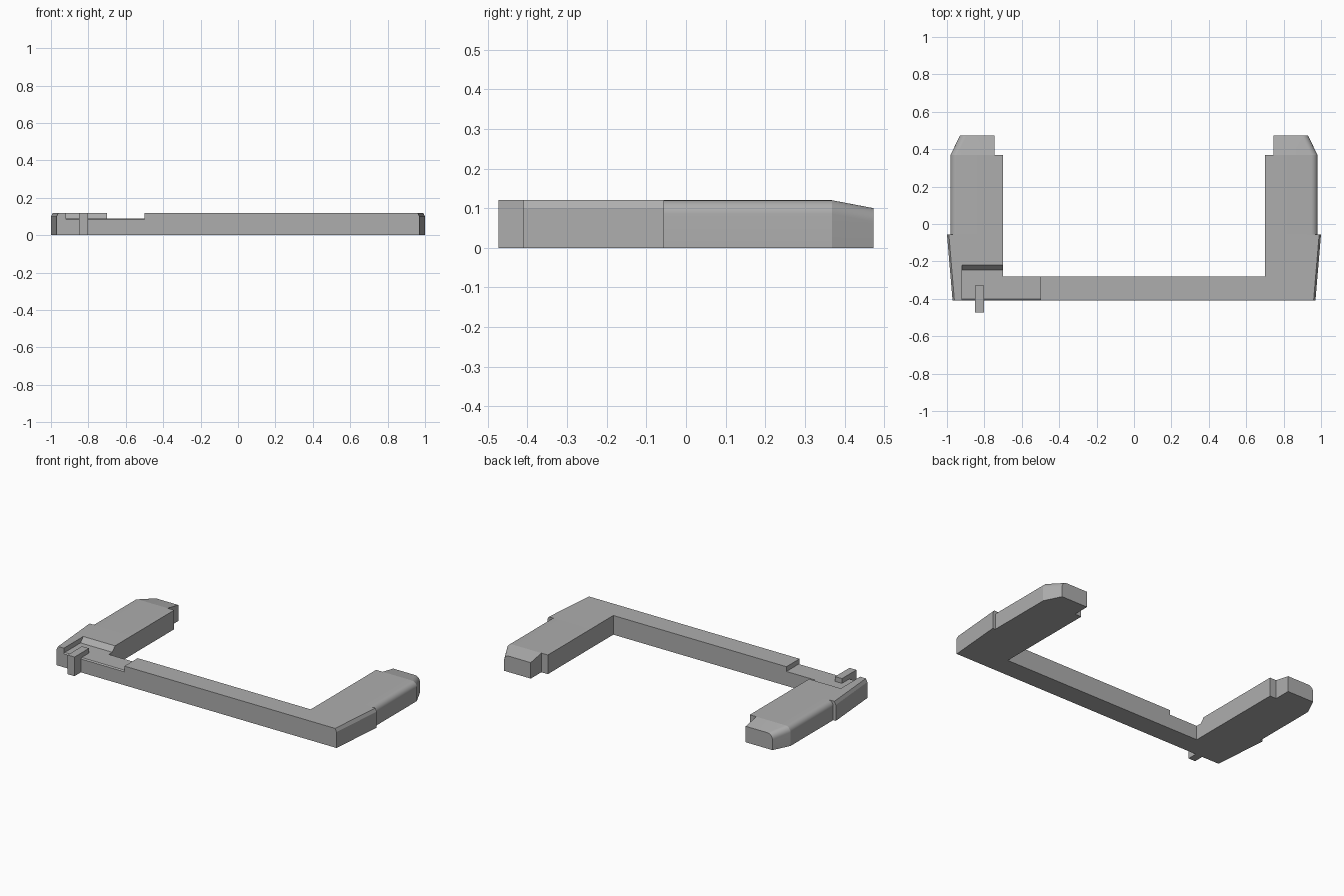
import bpy, bmesh, math

if "Cube" in bpy.data.objects:
    bpy.data.objects.remove(bpy.data.objects["Cube"])

H = 0.12
grey = bpy.data.materials.new("plain grey")
grey.diffuse_color = (0.42, 0.42, 0.42, 1)
grey.use_nodes = True
grey.node_tree.nodes["Principled BSDF"].inputs["Base Color"].default_value = grey.diffuse_color


def loft(name, rings, mirror=False):
    """Skin closed rings of equal length, cap both ends, optionally mirror in x."""
    bm = bmesh.new()
    loops = [[bm.verts.new((-x if mirror else x, y, z)) for x, y, z in r] for r in rings]
    n = len(loops[0])
    for a, b in zip(loops, loops[1:]):
        for i in range(n):
            j = (i + 1) % n
            bm.faces.new((a[i], a[j], b[j], b[i]))
    bm.faces.new(loops[0])
    bm.faces.new(loops[-1])
    bmesh.ops.recalc_face_normals(bm, faces=bm.faces)
    mesh = bpy.data.meshes.new(name)
    bm.to_mesh(mesh)
    bm.free()
    mesh.materials.append(grey)
    ob = bpy.data.objects.new(name, mesh)
    bpy.context.collection.objects.link(ob)
    return ob


def smooth(ob):
    bpy.ops.object.select_all(action='DESELECT')
    ob.select_set(True)
    bpy.context.view_layer.objects.active = ob
    bpy.ops.object.shade_smooth_by_angle(angle=math.radians(25))


def arm_ring(y, inner, outer, top, r=0.035, steps=8):
    """Arm cross-section with a rounded upper outer edge."""
    ring = [(inner, y, 0), (outer, y, 0)]
    for k in range(steps + 1):
        a = math.pi / 2 * k / steps
        ring.append((outer - r + r * math.cos(a), y, top - r + r * math.sin(a)))
    return ring + [(inner, y, top)]


# Front frame: crossbar with flared corner blocks and bevelled outer top edges
def frame_ring(z, inset):
    half = [(0.97 - inset, -0.41), (1.0 - inset, -0.055), (0.70, -0.055), (0.70, -0.28)]
    return [(x, y, z) for x, y in half] + [(-x, y, z) for x, y in reversed(half)]


frame = loft("front_frame", [frame_ring(0, 0), frame_ring(0.10, 0), frame_ring(H, 0.01)])

# Recess in the left corner, with a ramp at the back and an eased front edge
cut = [(-0.6, 0.084), (-0.41, 0.084), (-0.402, 0.09), (-0.245, 0.09),
       (-0.218, H), (-0.218, 0.2), (-0.6, 0.2)]
cutter = loft("recess_cutter", [[(x, y, z) for y, z in cut] for x in (-0.92, -0.50)])
cutter.hide_render = True
cutter.hide_viewport = True
mod = frame.modifiers.new("recess", 'BOOLEAN')
mod.operation = 'DIFFERENCE'
mod.solver = 'EXACT'
mod.object = cutter

# Side arms with narrower, tapering tips
for side, mirror in (("right", False), ("left", True)):
    smooth(loft(side + "_arm", [arm_ring(-0.055, 0.70, 0.982, H),
                                arm_ring(0.368, 0.70, 0.982, H)], mirror))
    smooth(loft(side + "_arm_tip", [arm_ring(0.368, 0.745, 0.982, H),
                                    arm_ring(0.473, 0.745, 0.93, 0.10)], mirror))

# Hooked tab resting in the recess and hanging over the front
hook = [(-0.473, 0), (-0.41, 0), (-0.41, 0.08), (-0.33, 0.08), (-0.33, H), (-0.473, H)]
loft("front_tab", [[(x, y, z) for y, z in hook] for x in (-0.85, -0.802)])
